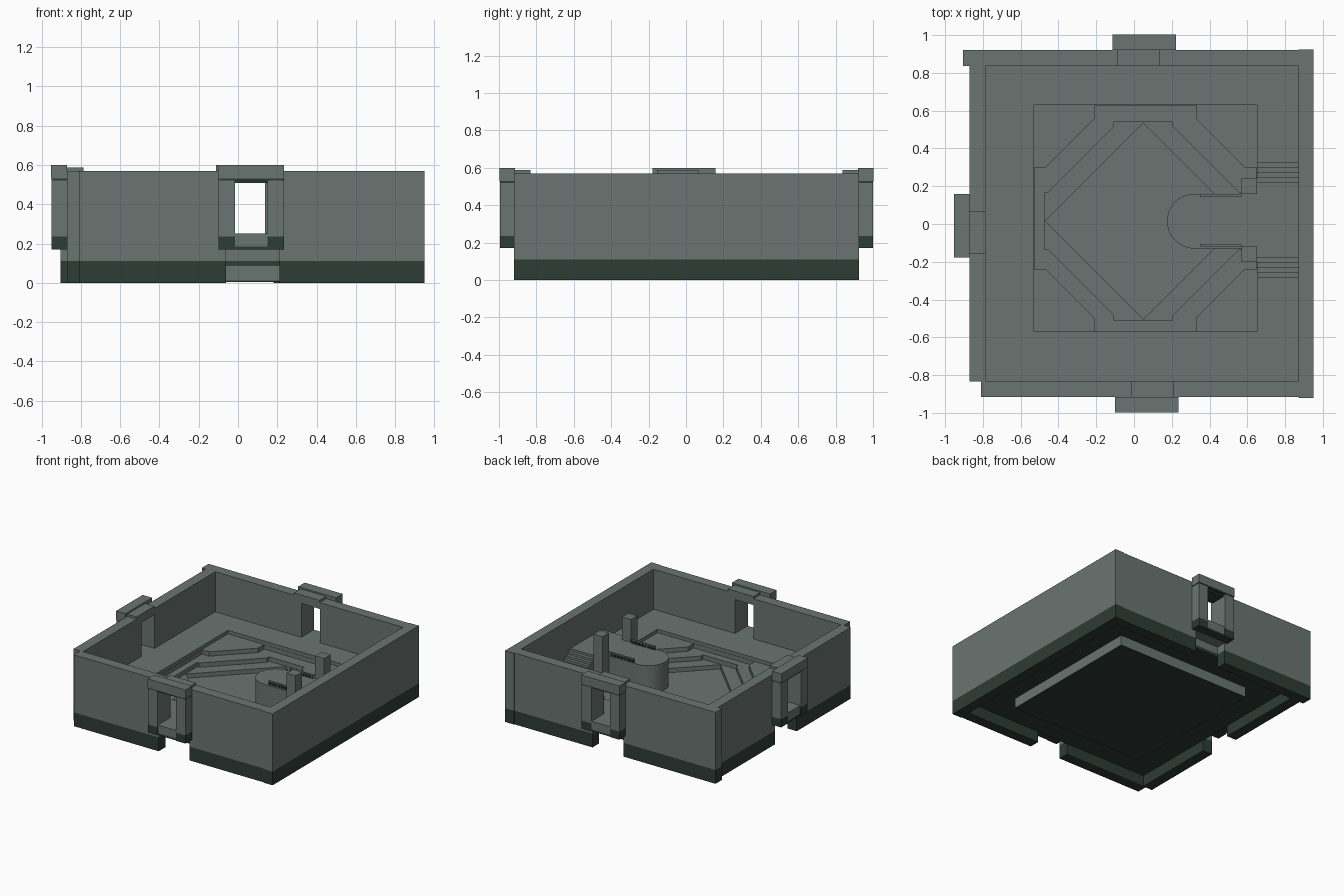
import bpy, bmesh, math

if "Cube" in bpy.data.objects:
    bpy.data.objects.remove(bpy.data.objects["Cube"])


def material(name, rgb):
    m = bpy.data.materials.new(name)
    m.diffuse_color = (*rgb, 1)
    m.use_nodes = True
    m.node_tree.nodes["Principled BSDF"].inputs["Base Color"].default_value = m.diffuse_color
    return m


STONE = material("grey_green_stone", (0.145, 0.178, 0.168))
DARK = material("dark_green_stone", (0.027, 0.045, 0.036))


def prism(name, pts, z0, z1, mat):
    """Extrude a flat outline between two heights."""
    bm = bmesh.new()
    face = bm.faces.new([bm.verts.new((x, y, z0)) for x, y in pts])
    res = bmesh.ops.extrude_face_region(bm, geom=[face])
    verts = [g for g in res["geom"] if isinstance(g, bmesh.types.BMVert)]
    bmesh.ops.translate(bm, verts=verts, vec=(0, 0, z1 - z0))
    bmesh.ops.recalc_face_normals(bm, faces=bm.faces[:])
    me = bpy.data.meshes.new(name)
    bm.to_mesh(me)
    bm.free()
    me.materials.append(mat)
    ob = bpy.data.objects.new(name, me)
    bpy.context.collection.objects.link(ob)
    return ob


def box(name, x0, x1, y0, y1, z0, z1, mat=STONE):
    return prism(name, [(x0, y0), (x1, y0), (x1, y1), (x0, y1)], z0, z1, mat)


def four_way(cx, cy, quarter):
    """Mirror the points of one quarter into a closed outline."""
    rev = quarter[::-1]
    loop = ([(x, y) for x, y in quarter] + [(-x, y) for x, y in rev]
            + [(-x, -y) for x, y in quarter] + [(x, -y) for x, y in rev])
    return [(cx + x, cy + y) for x, y in loop]


# Walls with doorways: u runs along the wall, d points outwards
SIDES = {
    "front": (lambda u, d: (0.067 + u, -0.915 - d), -0.877, 0.805),
    "back": (lambda u, d: (0.055 - u, 0.92 + d), -0.817, 0.96),
    "left": (lambda u, d: (-0.87 - d, -0.01 - u), -0.85, 0.825),
}

for side, (place, start, end) in SIDES.items():
    def part(name, u0, u1, d0, d1, z0, z1, mat=STONE):
        (xa, ya), (xb, yb) = place(u0, d0), place(u1, d1)
        box(f"{side}_{name}", min(xa, xb), max(xa, xb),
            min(ya, yb), max(ya, yb), z0, z1, mat)

    # wall halves, with a wider gap at the foot than at the door
    T = -0.083
    for tag, a, gap, b in (("a", start, -0.127, -0.082), ("b", end, 0.145, 0.082)):
        part(f"wall_base_{tag}", min(a, gap), max(a, gap), T, 0, 0, 0.11, DARK)
        part(f"wall_{tag}", min(a, gap), max(a, gap), T, 0, 0.11, 0.57)
        part(f"wall_by_door_{tag}", min(gap, b), max(gap, b), T, 0, 0.17, 0.57)
    part("threshold", -0.082, 0.082, T, 0, 0.17, 0.25)
    part("wall_over_door", -0.082, 0.082, T, 0, 0.52, 0.57)
    part("inner_cap", -0.08, 0.146, T, 0, 0.57, 0.588)
    # door surround
    for tag, a, b in (("a", -0.166, -0.082), ("b", 0.082, 0.166)):
        part(f"jamb_{tag}", a, b, 0, 0.08, 0.235, 0.52)
        part(f"jamb_foot_{tag}", a, b, 0, 0.08, 0.17, 0.235, DARK)
    part("door_sill", -0.082, 0.082, 0, 0.075, 0.185, 0.25)
    part("sill_foot", -0.082, 0.082, 0, 0.075, 0.17, 0.185, DARK)
    part("lintel_band", -0.166, 0.166, 0, 0.08, 0.52, 0.53, DARK)
    part("lintel", -0.168, 0.168, 0, 0.083, 0.53, 0.60)
    part("door_head", -0.082, 0.082, -0.06, 0.06, 0.508, 0.52, DARK)

# Plain right wall
box("right_wall_base", 0.87, 0.95, -0.92, 0.925, 0, 0.11, DARK)
box("right_wall", 0.87, 0.95, -0.92, 0.925, 0.11, 0.57)

# Floor slab, its dark underside and the sunken pit hull
floor = box("floor", -0.79, 0.87, -0.835, 0.84, 0.112, 0.25)
box("floor_underside", -0.79, 0.87, -0.835, 0.84, 0.088, 0.112, DARK)
box("pit_hull", -0.53, 0.65, -0.57, 0.63, 0.012, 0.088)
box("pit_hull_underside", -0.53, 0.65, -0.57, 0.63, 0.005, 0.012, DARK)

# Terraces cut into the floor, each level deeper and narrower
LEVELS = [
    (four_way(0.06, 0.03, [(0.59, 0.60)]), 0.222),
    (four_way(0.06, 0.03, [(0.588, 0.27), (0.525, 0.27), (0.27, 0.525), (0.27, 0.598)]), 0.187),
    (four_way(0.05, 0.015, [(0.525, 0.15), (0.505, 0.15), (0.155, 0.5), (0.155, 0.525)]), 0.152),
    ([(0.57, 0.015), (0.05, 0.535), (-0.47, 0.015), (0.05, -0.505)], 0.118),
]
for i, (outline, depth) in enumerate(LEVELS):
    cutter = prism(f"terrace_cutter_{i}", outline, depth, 0.4, STONE)
    cutter.hide_render = True
    mod = floor.modifiers.new(f"terrace_{i}", "BOOLEAN")
    mod.operation, mod.solver, mod.object = "DIFFERENCE", "EXACT", cutter
    bpy.context.view_layer.objects.active = floor
    bpy.ops.object.modifier_apply(modifier=mod.name)
    bpy.data.objects.remove(cutter)

# Raised platform with a round nose
TOP = 0.338
nose = [(0.32 + 0.145 * math.cos(a), 0.015 + 0.145 * math.sin(a))
        for a in (math.pi / 2 + math.pi * k / 24 for k in range(25))]
stage = prism("platform_nose", nose + [(0.57, -0.13), (0.57, 0.16)], 0.115, TOP, STONE)
bpy.ops.object.select_all(action="DESELECT")
stage.select_set(True)
bpy.context.view_layer.objects.active = stage
bpy.ops.object.shade_smooth_by_angle(angle=math.radians(30))
box("platform", 0.57, 0.87, -0.15, 0.19, 0.115, TOP)

# Side stairs, pillars and railings, mirrored about y = 0.02
for tag, s in (("back", 1), ("front", -1)):
    def mirrored(name, x0, x1, a, b, z0, z1, mat=STONE):
        ya, yb = sorted((0.02 + s * a, 0.02 + s * b))
        box(f"{tag}_{name}", x0, x1, ya, yb, z0, z1, mat)

    for i in range(5):
        mirrored(f"stair_{i}", 0.65, 0.87, 0.165, 0.307 - 0.027 * i,
                 0.25 + 0.0176 * i, 0.2676 + 0.0176 * i)
    mirrored("pillar", 0.57, 0.65, 0.14, 0.22, 0.115, 0.52)
    mirrored("rail", 0.35, 0.57, 0.125, 0.14, TOP + 0.022, TOP + 0.03)
    for k in range(8):
        x = 0.352 + 0.0275 * k
        mirrored(f"baluster_{k}", x, x + 0.014, 0.127, 0.138, TOP, TOP + 0.022, DARK)
